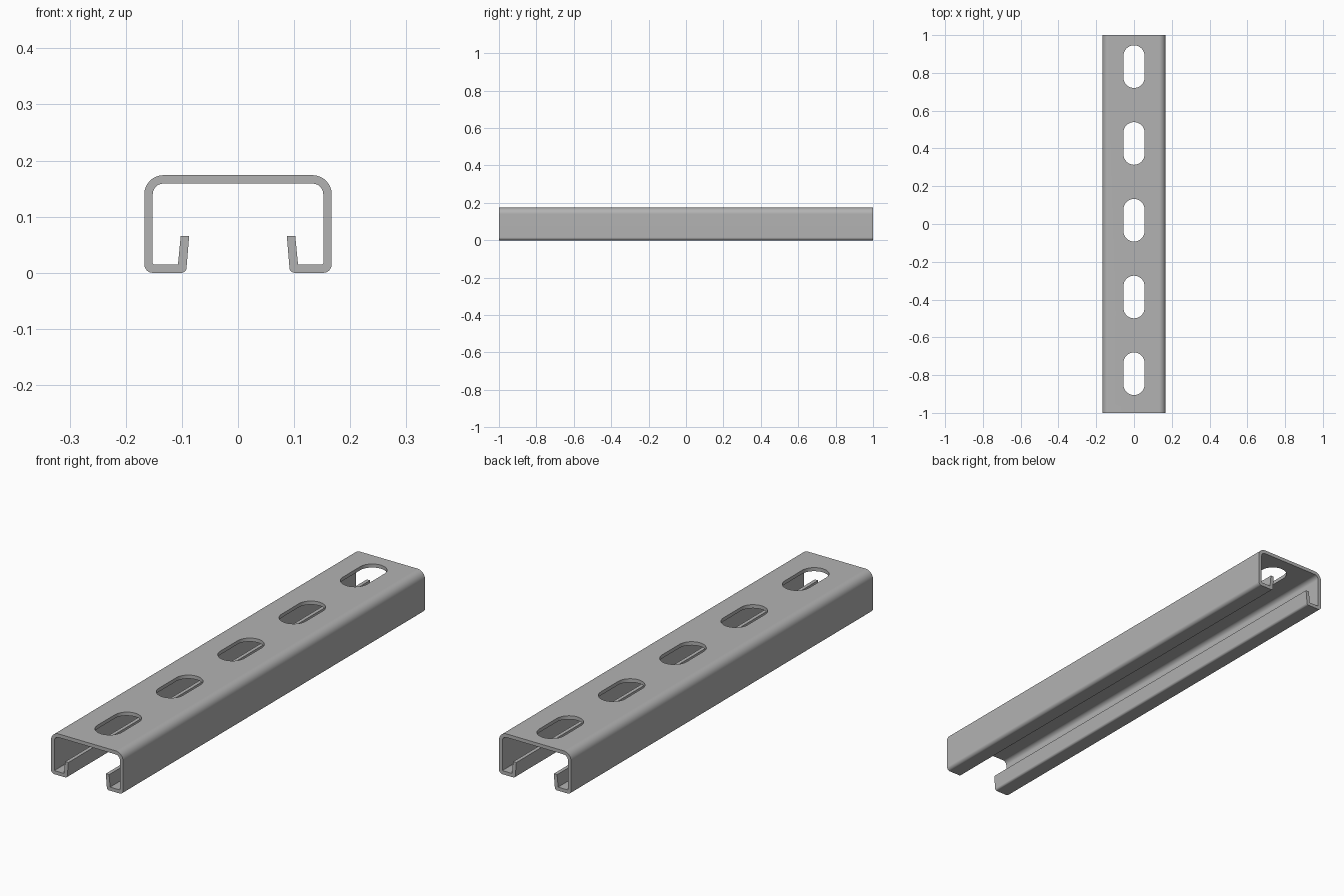
import bpy
import bmesh
import math
from mathutils import Vector

if "Cube" in bpy.data.objects:
    bpy.data.objects.remove(bpy.data.objects["Cube"])

HALF_LENGTH = 1.0
WALL = 0.015
HALF_W, HEIGHT = 0.167, 0.174

steel = bpy.data.materials.new("grey steel")
steel.use_nodes = True
STEEL_COLOUR = (0.45, 0.45, 0.45, 1)
steel.diffuse_color = STEEL_COLOUR
steel.node_tree.nodes["Principled BSDF"].inputs["Base Color"].default_value = STEEL_COLOUR


def rounded(corners, steps=8):
    """Outline through (x, z, radius) corners, each rounded by its radius."""
    points = []
    for i, (x, z, radius) in enumerate(corners):
        here = Vector((x, z))
        if radius == 0:
            points.append(here)
            continue
        to_prev = (Vector(corners[i - 1][:2]) - here).normalized()
        to_next = (Vector(corners[(i + 1) % len(corners)][:2]) - here).normalized()
        half = to_prev.angle(to_next) / 2
        centre = here + (to_prev + to_next).normalized() * radius / math.sin(half)
        start = here + to_prev * radius / math.tan(half) - centre
        end = here + to_next * radius / math.tan(half) - centre
        sweep = start.angle_signed(end)
        for k in range(steps + 1):
            a = -sweep * k / steps
            points.append(centre + Vector((start.x * math.cos(a) - start.y * math.sin(a),
                                           start.x * math.sin(a) + start.y * math.cos(a))))
    return points


def extrude(bm, ring, offset):
    """Closed prism from a ring of 3D points."""
    face = bm.faces.new([bm.verts.new(p) for p in ring])
    moved = bmesh.ops.extrude_face_region(bm, geom=[face])["geom"]
    bmesh.ops.translate(bm, vec=offset,
                        verts=[g for g in moved if isinstance(g, bmesh.types.BMVert)])


def finish(bm, name):
    bmesh.ops.recalc_face_normals(bm, faces=bm.faces)
    mesh = bpy.data.meshes.new(name)
    bm.to_mesh(mesh)
    bm.free()
    mesh.materials.append(steel)
    obj = bpy.data.objects.new(name, mesh)
    bpy.context.collection.objects.link(obj)
    return obj


# Channel section: right half outside, lip, then inside, mirrored to the left
half_section = rounded([
    (0, HEIGHT, 0),
    (HALF_W, HEIGHT, 0.034),
    (HALF_W, 0, 0.015),
    (0.0925, 0, 0.009),
    (0.087, 0.066, 0),
    (0.102, 0.066, 0),
    (0.107, WALL, 0),
    (HALF_W - WALL, WALL, 0.002),
    (HALF_W - WALL, HEIGHT - WALL, 0.019),
    (0, HEIGHT - WALL, 0),
])[1:-1]
section = half_section + [Vector((-p.x, p.y)) for p in reversed(half_section)]
bm = bmesh.new()
extrude(bm, [(p.x, -HALF_LENGTH, p.y) for p in section], (0, 2 * HALF_LENGTH, 0))
channel = finish(bm, "slotted_channel")

# Row of rounded slots through the top web
SLOT_R, SLOT_STRAIGHT, PITCH, SEGMENTS = 0.056, 0.057, 0.4065, 16
bm = bmesh.new()
for n in range(-2, 3):
    ring = []
    for side in (1, -1):
        for k in range(SEGMENTS + 1):
            a = math.pi * k / SEGMENTS
            ring.append((side * SLOT_R * math.cos(a),
                         0.02 + n * PITCH + side * (SLOT_STRAIGHT + SLOT_R * math.sin(a)),
                         HEIGHT - 0.05))
    extrude(bm, ring, (0, 0, 0.1))
cutter = finish(bm, "slot_cutter")
cutter.hide_render = True

cut = channel.modifiers.new("slots", "BOOLEAN")
cut.operation = "DIFFERENCE"
cut.solver = "EXACT"
cut.object = cutter
bpy.context.view_layer.objects.active = channel
channel.select_set(True)
bpy.ops.object.modifier_apply(modifier=cut.name)
bpy.data.objects.remove(cutter)

# Smooth bends, crisp cut edges, flat webs
bpy.ops.object.shade_smooth_by_angle(angle=math.radians(30))
flat = channel.modifiers.new("flat_webs", "WEIGHTED_NORMAL")
flat.keep_sharp = True
